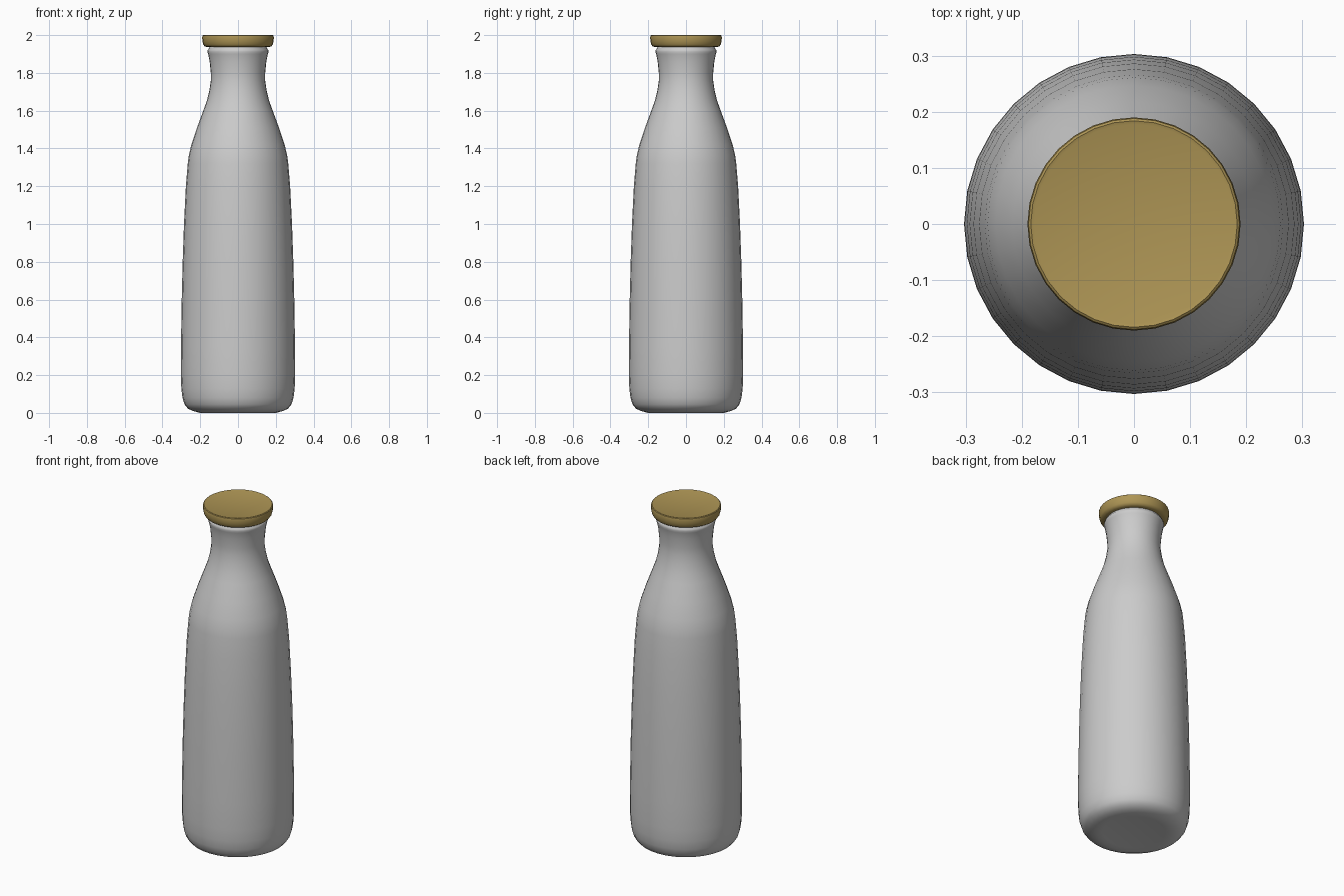
import bpy, bmesh, math

if "Cube" in bpy.data.objects:
    bpy.data.objects.remove(bpy.data.objects["Cube"])

SIDES = 32


def lathe(name, profile, angle):
    """Revolve an (r, z) profile about z; r = 0 end points become poles."""
    bm = bmesh.new()
    rings = []
    for r, z in profile:
        if r == 0:
            rings.append([bm.verts.new((0, 0, z))] * SIDES)
        else:
            rings.append([bm.verts.new((r * math.cos(2 * math.pi * i / SIDES),
                                        r * math.sin(2 * math.pi * i / SIDES), z))
                          for i in range(SIDES)])
    for a, b in zip(rings, rings[1:]):
        for i in range(SIDES):
            j = (i + 1) % SIDES
            bm.faces.new(list(dict.fromkeys((a[i], a[j], b[j], b[i]))))
    bmesh.ops.recalc_face_normals(bm, faces=bm.faces[:])
    mesh = bpy.data.meshes.new(name)
    bm.to_mesh(mesh)
    bm.free()
    obj = bpy.data.objects.new(name, mesh)
    bpy.context.collection.objects.link(obj)
    bpy.ops.object.select_all(action='DESELECT')
    obj.select_set(True)
    bpy.context.view_layer.objects.active = obj
    bpy.ops.object.shade_smooth_by_angle(angle=math.radians(angle))
    return obj


# Bottle body: rounded base, slight taper, shoulder, waisted neck and lip
lathe("bottle", [
    (0, 0.006), (0.17, 0.004), (0.2, 0.0), (0.235, 0.009), (0.265, 0.022),
    (0.283, 0.045), (0.294, 0.08), (0.3, 0.13), (0.303, 0.2), (0.302, 0.35),
    (0.298, 0.6), (0.293, 0.8), (0.286, 1.0), (0.276, 1.2), (0.266, 1.32),
    (0.261, 1.36), (0.247, 1.42), (0.217, 1.51), (0.182, 1.605), (0.164, 1.655),
    (0.151, 1.71), (0.144, 1.76), (0.144, 1.8), (0.15, 1.86), (0.158, 1.9),
    (0.162, 1.912), (0.16, 1.922), (0.153, 1.93), (0.15, 1.945), (0, 1.945)], 60)

# Stopper cap
cap = lathe("cap", [
    (0, 1.936), (0.165, 1.936), (0.177, 1.941), (0.184, 1.951), (0.188, 1.968),
    (0.19, 1.988), (0.188, 1.997), (0.184, 2.0), (0.178, 1.998), (0, 1.996)], 40)

mat = bpy.data.materials.new("cap_gold")
mat.diffuse_color = (0.42, 0.3, 0.09, 1)
mat.use_nodes = True
mat.node_tree.nodes["Principled BSDF"].inputs["Base Color"].default_value = mat.diffuse_color
cap.data.materials.append(mat)
